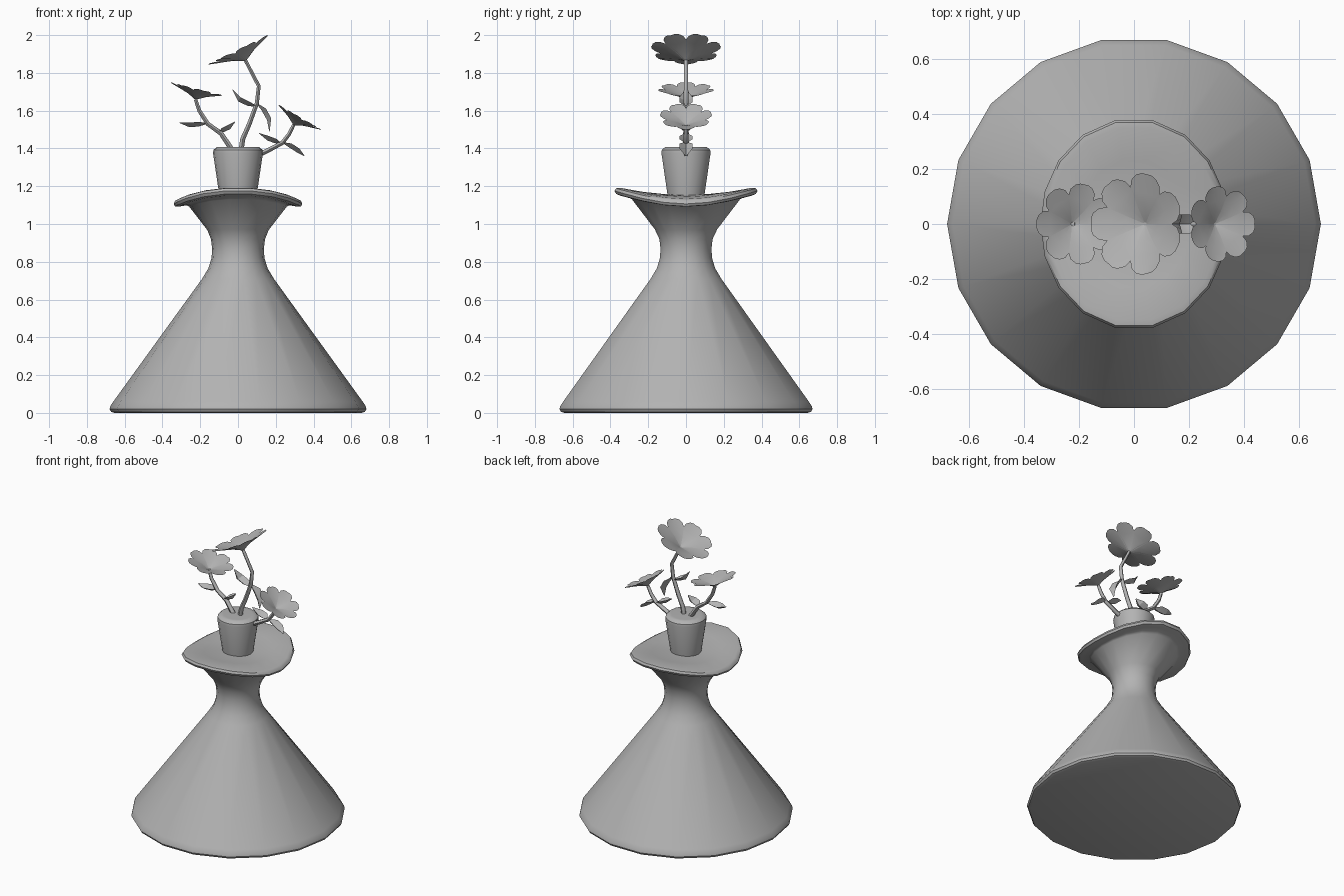
import bpy, math
from mathutils import Vector

cube = bpy.data.objects.get("Cube")
if cube:
    bpy.data.objects.remove(cube, do_unlink=True)

grey = bpy.data.materials.new("matte_grey")
grey.use_nodes = True
colour = (0.45, 0.45, 0.45, 1)
grey.diffuse_color = colour
grey.node_tree.nodes["Principled BSDF"].inputs["Base Color"].default_value = colour


def finish(obj, angle=40):
    """Select the object, smooth it and give it the grey material."""
    bpy.ops.object.select_all(action='DESELECT')
    obj.select_set(True)
    bpy.context.view_layer.objects.active = obj
    if obj.type == 'CURVE':
        bpy.ops.object.convert(target='MESH')
        obj = bpy.context.view_layer.objects.active
    obj.data.materials.clear()
    obj.data.materials.append(grey)
    bpy.ops.object.shade_smooth_by_angle(angle=math.radians(angle))
    return obj


def mesh_object(name, verts, faces, angle=40):
    mesh = bpy.data.meshes.new(name)
    mesh.from_pydata(verts, [], faces)
    mesh.update()
    obj = bpy.data.objects.new(name, mesh)
    bpy.context.collection.objects.link(obj)
    return finish(obj, angle)


def lathe(name, profile, sides, shape=lambda r, z, a: (r, z)):
    """Spin a bottom-to-top profile; both ends are closed with caps."""
    verts, faces = [], []
    for r, z in profile:
        for i in range(sides):
            a = math.tau * i / sides
            rr, zz = shape(r, z, a)
            verts.append((rr * math.cos(a), rr * math.sin(a), zz))
    for k in range(len(profile) - 1):
        for i in range(sides):
            j = (i + 1) % sides
            faces.append((k * sides + i, k * sides + j,
                          (k + 1) * sides + j, (k + 1) * sides + i))
    faces.append(tuple(reversed(range(sides))))
    last = (len(profile) - 1) * sides
    faces.append(tuple(range(last, last + sides)))
    return mesh_object(name, verts, faces)


def saddle(r, z, a):
    """Stretch the upper part along y and bend it into a saddle."""
    w = min(max((z - 0.92) / 0.2, 0), 1)
    c = math.cos(2 * a) * w
    return r * (1 - 0.062 * c), z - 0.035 * c * (r / 0.36) ** 2


# Conical foot, narrow waist and curved top
lathe("pedestal_table", [
    (0.655, 0), (0.672, 0.006), (0.68, 0.02), (0.676, 0.036), (0.66, 0.06),
    (0.19, 0.71), (0.157, 0.765), (0.14, 0.82), (0.137, 0.87), (0.143, 0.92),
    (0.165, 0.97), (0.275, 1.112), (0.29, 1.122), (0.335, 1.122),
    (0.355, 1.127), (0.363, 1.142), (0.355, 1.157), (0.335, 1.163),
    (0.22, 1.158), (0.11, 1.155), (0.03, 1.155)], 18, saddle)

# Flower pot
lathe("flower_pot", [(0.098, 1.145), (0.132, 1.375), (0.13, 1.392),
                     (0.113, 1.407), (0.09, 1.408)], 18)


def stem(name, points):
    curve = bpy.data.curves.new(name, 'CURVE')
    curve.dimensions = '3D'
    curve.bevel_depth = 0.014
    curve.bevel_resolution = 1
    curve.use_fill_caps = True
    spline = curve.splines.new('POLY')
    spline.points.add(len(points) - 1)
    for i, (p, (x, z)) in enumerate(zip(spline.points, points)):
        p.co = (x, 0, z, 1)
        p.radius = 1.15 - 0.4 * i / (len(points) - 1)
    obj = bpy.data.objects.new(name, curve)
    bpy.context.collection.objects.link(obj)
    finish(obj, 60)


def blossom(name, base, axis, side, length, count=7):
    """Ring of rounded, slightly cupped petals around a tilted axis."""
    origin = Vector((base[0], 0, base[1]))
    up = Vector((axis[0], 0, axis[1])).normalized()
    v = Vector((0, 1, 0))
    u = v.cross(up) * side
    # distance along the petal, half width, height above the base
    rows = [(0.03, 0.03, 0), (0.3, 0.18, 0.14), (0.58, 0.31, 0.23),
            (0.78, 0.3, 0.29), (0.9, 0.21, 0.33), (0.95, 0.1, 0.345)]
    verts, faces = [], []
    for k in range(count):
        a = math.tau * k / count
        out = u * math.cos(a) + v * math.sin(a)
        across = up.cross(out)
        start = len(verts)
        for s, w, h in rows:
            for t in (-1, 0, 1):
                lift = h + 0.15 * w * abs(t)
                verts.append(origin + length * (out * s + across * w * t + up * lift))
        for i in range(len(rows) - 1):
            for j in range(2):
                q = start + 3 * i + j
                faces.append((q, q + 1, q + 4, q + 3))
    mesh_object(name, verts, faces, 35)


def leaf(name, root, mid, tip):
    """Pointed leaf folded along its midrib and bent at the middle."""
    a, b, c = (Vector((p[0], 0, p[1])) for p in (root, mid, tip))
    spine = [a, a.lerp(b, 0.55), b.lerp(c, 0.25), c]
    along = (c - a).normalized()
    lift = Vector((-along.z, 0, along.x))
    if lift.z < 0:
        lift = -lift
    verts, faces = [], []
    for p, w in zip(spine, (0.005, 0.035, 0.035, 0.004)):
        for t in (-1, 0, 1):
            verts.append(p + Vector((0, w * t, 0)) + lift * 0.7 * w * abs(t))
    for i in range(3):
        for j in range(2):
            q = 3 * i + j
            faces.append((q, q + 1, q + 4, q + 3))
    mesh_object(name, verts, faces, 20)


# Three flowers: stem path, blossom (axis, facing side, petal length), two leaves
flowers = {
    "tall": ([(0.015, 1.38), (0.025, 1.45), (0.06, 1.53), (0.1, 1.64),
              (0.11, 1.73), (0.04, 1.865)], (-0.44, 0.9), -1, 0.195,
             [((0.1, 1.62), (0.01, 1.63), (-0.03, 1.71)),
              ((0.095, 1.64), (0.15, 1.57), (0.165, 1.49))]),
    "left": ([(-0.03, 1.39), (-0.09, 1.48), (-0.16, 1.53), (-0.205, 1.6),
              (-0.225, 1.66)], (0.24, 0.97), -1, 0.155,
             [((-0.165, 1.53), (-0.24, 1.505), (-0.31, 1.535)),
              ((-0.1, 1.485), (-0.05, 1.49), (-0.015, 1.54))]),
    "right": ([(0.06, 1.345), (0.15, 1.385), (0.235, 1.43), (0.27, 1.475),
               (0.295, 1.525)], (0.5, 0.86), 1, 0.145,
              [((0.225, 1.425), (0.17, 1.43), (0.11, 1.48)),
               ((0.235, 1.43), (0.3, 1.385), (0.35, 1.36))]),
}
for name, (path, axis, side, length, leaves) in flowers.items():
    stem(name + "_stem", path)
    blossom(name + "_blossom", path[-1], axis, side, length)
    for part, points in zip(("upper", "lower"), leaves):
        leaf(f"{name}_{part}_leaf", *points)
